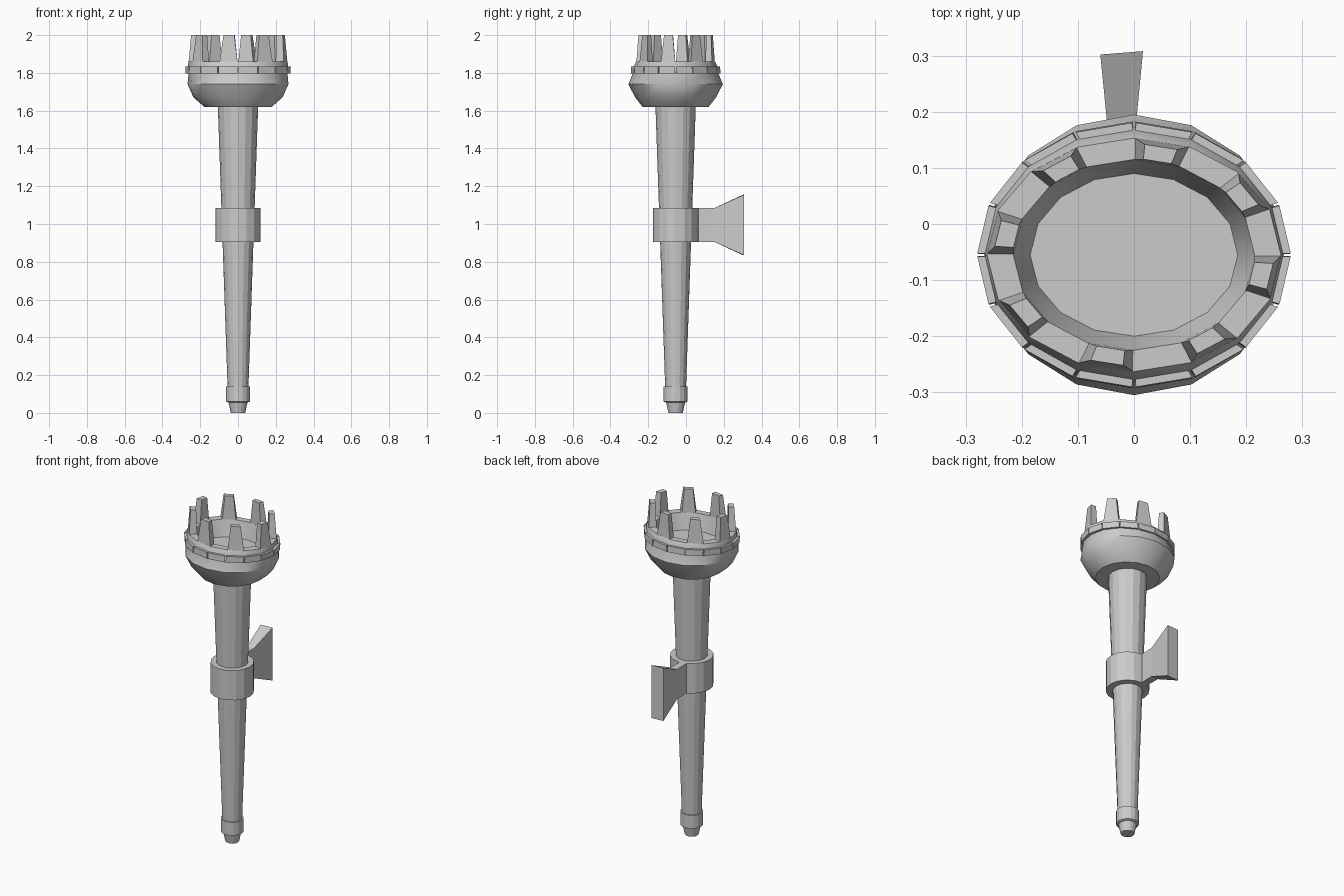
import bpy, bmesh
from math import sin, cos, pi, radians

if "Cube" in bpy.data.objects:
    bpy.data.objects.remove(bpy.data.objects["Cube"])

CY = -0.055   # torch axis in y
N = 16


def make(name, verts, faces, smooth=False):
    me = bpy.data.meshes.new(name)
    me.from_pydata(verts, [], faces)
    bm = bmesh.new()
    bm.from_mesh(me)
    bmesh.ops.recalc_face_normals(bm, faces=bm.faces)
    bm.to_mesh(me)
    bm.free()
    ob = bpy.data.objects.new(name, me)
    bpy.context.collection.objects.link(ob)
    if smooth:
        bpy.context.view_layer.objects.active = ob
        ob.select_set(True)
        bpy.ops.object.shade_smooth_by_angle(angle=radians(35))
        ob.select_set(False)
    return ob


def pt(a, rx, ry, z):
    return (rx * cos(a), CY + ry * sin(a), z)


def loft(name, rings, smooth=False):
    """Stack elliptical rings (rx, ry, z) and cap both ends."""
    verts = [pt(2 * pi * i / N, *r) for r in rings for i in range(N)]
    faces = [(k * N + i, k * N + (i + 1) % N, (k + 1) * N + (i + 1) % N, (k + 1) * N + i)
             for k in range(len(rings) - 1) for i in range(N)]
    last = (len(rings) - 1) * N
    faces += [tuple(range(N)), tuple(range(last, last + N))]
    return make(name, verts, faces, smooth)


BOX = [(0, 1, 3, 2), (4, 6, 7, 5), (0, 4, 5, 1), (2, 3, 7, 6), (0, 2, 6, 4), (1, 5, 7, 3)]


def sector_blocks(name, starts, bottom, top, trim_b, trim_t):
    """Tapered blocks, one per sector; bottom/top = (rxo, ryo, rxi, ryi, z)."""
    verts, faces = [], []
    for s in starts:
        base = len(verts)
        for (xo, yo, xi, yi, z), t in ((bottom, trim_b), (top, trim_t)):
            for f in (t, 1 - t):
                # points stay on the straight chord of the sector
                for rx, ry in ((xo, yo), (xi, yi)):
                    p = pt(2 * pi * s / N, rx, ry, z)
                    q = pt(2 * pi * (s + 1) / N, rx, ry, z)
                    verts.append(tuple(u + (v - u) * f for u, v in zip(p, q)))
        faces += [tuple(base + i for i in f) for f in BOX]
    return make(name, verts, faces)


# handle, end cap and collar
loft("handle", [(r, r, z) for r, z in ((0.054, 0.1), (0.107, 1.63))])
loft("handle_cap", [(r, r, z) for r, z in
                    ((0.038, 0), (0.05, 0.055), (0.063, 0.06), (0.063, 0.14))])
loft("collar", [(0.12, 0.12, 0.905), (0.12, 0.12, 1.085)])

# hollow bowl, outside up over the rim and down to the floor
loft("bowl", [(0.178, 0.175, 1.62), (0.236, 0.214, 1.67), (0.267, 0.25, 1.74),
              (0.262, 0.228, 1.795), (0.266, 0.222, 1.835), (0.262, 0.208, 1.86),
              (0.215, 0.17, 1.86), (0.185, 0.145, 1.765)], True)

# segmented band round the bowl
sector_blocks("band", range(N), (0.278, 0.238, 0.25, 0.215, 1.797),
              (0.28, 0.236, 0.25, 0.215, 1.833), 0.02, 0.03)

# crown of eight tapered prongs in alternate sectors
sector_blocks("prongs", range(1, N, 2), (0.262, 0.208, 0.215, 0.17, 1.855),
              (0.252, 0.2, 0.218, 0.173, 2.0), 0.02, 0.2)

# flared wall bracket at the back: (y, centre x, half width, z low, z high)
verts = []
for y, w, lo, hi in ((0.04, 0.02, 0.905, 1.085), (0.15, 0.023, 0.905, 1.085),
                     (0.305, 0.038, 0.835, 1.155)):
    skew = 0.003 if y > 0.3 else 0
    for z in (lo, hi):
        verts += [(-0.022 - w, y - skew, z), (-0.022 + w, y + skew, z)]
faces = [(0, 1, 3, 2), (8, 9, 11, 10)]
for b in (0, 4):
    faces += [tuple(b + i for i in f) for f in
              ((0, 1, 5, 4), (2, 3, 7, 6), (0, 2, 6, 4), (1, 3, 7, 5))]
make("wall_bracket", verts, faces)
